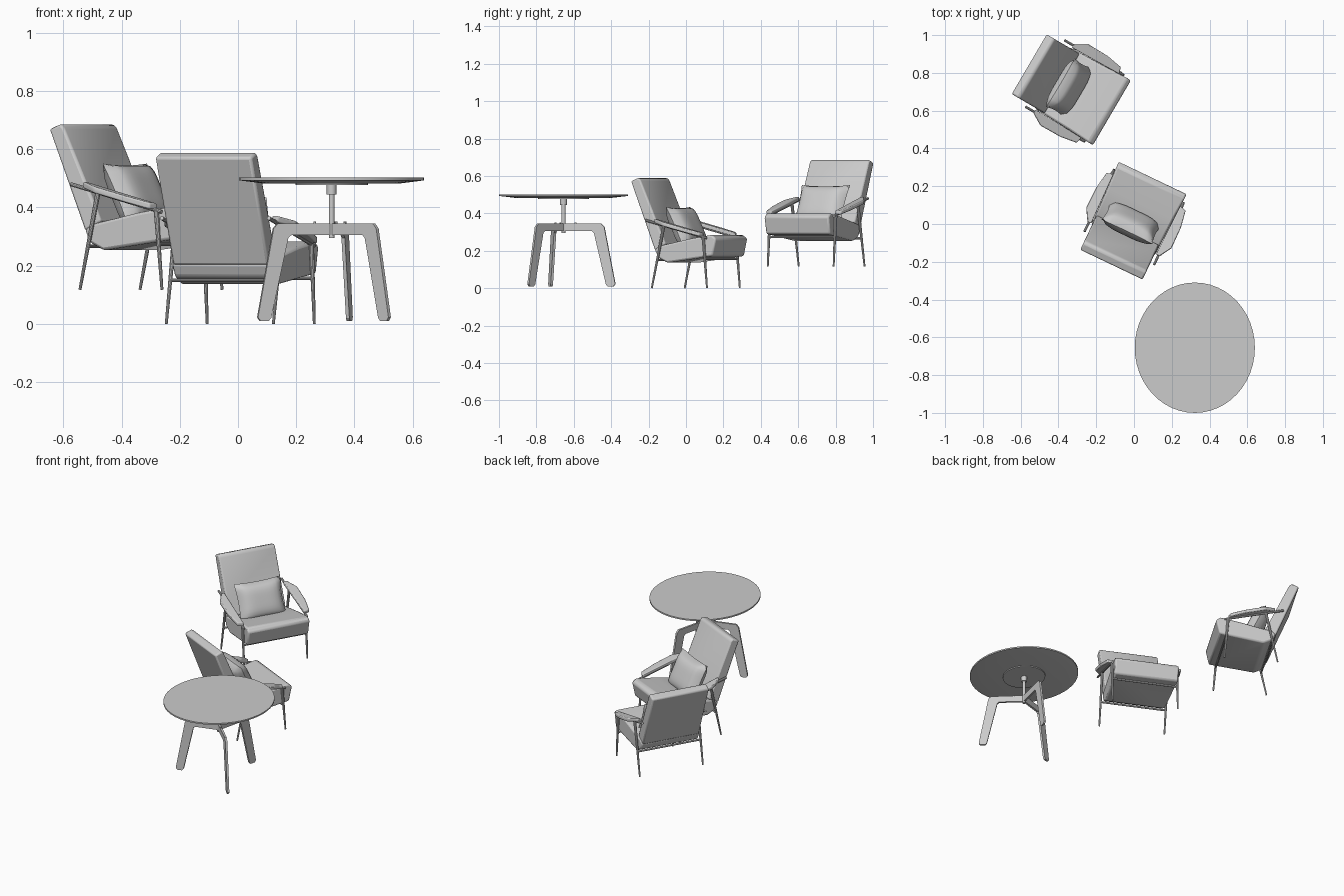
import bpy, bmesh, math
from mathutils import Matrix, Vector

cube = bpy.data.objects.get("Cube")
if cube:
    bpy.data.objects.remove(cube)

grey = bpy.data.materials.new("plain_grey")
grey.use_nodes = True
grey.diffuse_color = (0.6, 0.6, 0.6, 1)
grey.node_tree.nodes["Principled BSDF"].inputs["Base Color"].default_value = (0.6, 0.6, 0.6, 1)


def finish(bm, name, place, bevel=0, segments=2, smooth=True):
    """Turn a bmesh into a placed, shaded object."""
    bmesh.ops.recalc_face_normals(bm, faces=bm.faces)
    mesh = bpy.data.meshes.new(name)
    bm.to_mesh(mesh)
    bm.free()
    mesh.materials.append(grey)
    obj = bpy.data.objects.new(name, mesh)
    bpy.context.collection.objects.link(obj)
    obj.matrix_world = place
    if bevel:
        mod = obj.modifiers.new("soft_edges", "BEVEL")
        mod.width, mod.segments, mod.limit_method = bevel, segments, "ANGLE"
    if smooth:
        bpy.ops.object.select_all(action="DESELECT")
        obj.select_set(True)
        bpy.context.view_layer.objects.active = obj
        bpy.ops.object.shade_smooth_by_angle(angle=math.radians(35))
    return obj


def loft(name, place, ring_a, ring_b, bevel=0, smooth=True):
    """Solid between two matching outlines."""
    bm = bmesh.new()
    a = [bm.verts.new(p) for p in ring_a]
    b = [bm.verts.new(p) for p in ring_b]
    bm.faces.new(a)
    bm.faces.new(b)
    for i in range(len(a)):
        j = (i + 1) % len(a)
        bm.faces.new((a[i], a[j], b[j], b[i]))
    return finish(bm, name, place, bevel, smooth=smooth)


def rod(name, place, start, end, r1, r2, sides=10):
    """Tapered round bar from start to end."""
    start, end = Vector(start), Vector(end)
    axis = end - start
    turn = axis.to_track_quat("Z", "Y").to_matrix().to_4x4()
    bm = bmesh.new()
    bmesh.ops.create_cone(bm, cap_ends=True, segments=sides, radius1=r1, radius2=r2,
                          depth=axis.length,
                          matrix=Matrix.Translation((start + end) / 2) @ turn)
    return finish(bm, name, place)


def upholstery(name, place, profile, half_width):
    """Side profile widened across the chair, slightly broader at the front."""
    rings = [[(s * half_width(y), y, z) for y, z in profile] for s in (-1, 1)]
    return loft(name, place, *rings, bevel=0.01)


def pillow(name, place, half_w, half_h, half_t, n=12):
    bm = bmesh.new()
    for side in (-1, 1):
        grid = []
        for i in range(n + 1):
            row = []
            for j in range(n + 1):
                a, b = 2 * i / n - 1, 2 * j / n - 1
                puff = ((1 - a ** 4) * (1 - b ** 4)) ** 0.6
                row.append(bm.verts.new((a * half_w * (1 - 0.06 * (1 - b * b)),
                                         side * half_t * puff,
                                         b * half_h * (1 - 0.06 * (1 - a * a)))))
            grid.append(row)
        for i in range(n):
            for j in range(n):
                bm.faces.new((grid[i][j], grid[i + 1][j], grid[i + 1][j + 1], grid[i][j + 1]))
    bmesh.ops.remove_doubles(bm, verts=bm.verts, dist=0.0005)
    return finish(bm, name, place)


def chair(label, x, y, lift, angle, top):
    place = Matrix.Translation((x, y, lift)) @ Matrix.Rotation(math.radians(angle), 4, "Z")
    # seat and backrest
    upholstery(label + "_seat", place,
               [(-0.04, 0.135), (0.235, 0.172), (0.255, 0.265), (0.228, 0.285),
                (0.1, 0.265), (-0.09, 0.225), (-0.115, 0.205), (-0.095, 0.162)],
               lambda d: 0.187 + 0.05 * max(d, 0))
    upholstery(label + "_backrest", place,
               [(-0.115, 0.2), (-0.258, top - 0.018), (-0.215, top),
                (-0.2, top - 0.01), (-0.085, 0.31), (-0.05, 0.235)],
               lambda d: 0.183)
    # loose pillow leaning on the backrest
    lean = Matrix.Translation((0, -0.012, 0.325)) @ Matrix.Rotation(math.radians(25), 4, "X")
    pillow(label + "_pillow", place @ lean, 0.15, 0.12, 0.052)
    # armrests, rails and legs on both sides
    plan = [(0.19, -0.105), (0.212, -0.105), (0.25, -0.04), (0.248, 0.08),
            (0.232, 0.172), (0.196, 0.182)]
    for s, side in ((1, "right"), (-1, "left")):
        def pad(drop):
            return [(s * px, py, 0.344 - 0.263 * py - drop) for px, py in plan]
        loft(f"{label}_{side}_armrest", place, pad(0), pad(0.022), bevel=0.005)
        rod(f"{label}_{side}_arm_rail", place, (s * 0.204, -0.158, 0.363),
            (s * 0.204, 0.203, 0.268), 0.007, 0.007)
        rod(f"{label}_{side}_front_leg", place, (s * 0.204, 0.182, 0.275),
            (s * 0.204, 0.205, 0), 0.009, 0.005)
        rod(f"{label}_{side}_back_leg", place, (s * 0.204, -0.05, 0.335),
            (s * 0.204, -0.122, 0), 0.009, 0.005)
    # bars under the seat
    for part, d, h in (("front", 0.192, 0.157), ("back", -0.089, 0.15)):
        rod(f"{label}_{part}_crossbar", place, (-0.204, d, h), (0.204, d, h), 0.006, 0.006)


chair("near_chair", -0.01, 0.015, 0, -25.5, 0.59)
chair("far_chair", -0.335, 0.717, 0.117, -120.4, 0.57)

# table, slightly longer front to back
table = Matrix.Translation((0.322, -0.655, 0)) @ Matrix.Diagonal((1, 1.085, 1, 1))


def disc(name, r_low, z_low, r_high, z_high, sides=48):
    rod(name, table, (0, 0, z_low), (0, 0, z_high), r_low, r_high, sides)


disc("table_top_rim", 0.318, 0.493, 0.318, 0.502)
disc("table_top_underside", 0.24, 0.483, 0.318, 0.493)
disc("table_mounting_plate", 0.125, 0.477, 0.125, 0.484, 32)
disc("table_column_sleeve", 0.017, 0.445, 0.017, 0.478, 16)
disc("table_column", 0.01, 0.295, 0.01, 0.446, 16)

# three flat bent legs meeting at the column
leg = [(0, 0.305), (0.145, 0.305), (0.156, 0.295), (0.217, 0.02), (0.226, 0.01), (0.255, 0.01),
       (0.264, 0.022), (0.208, 0.328), (0.192, 0.345), (0, 0.345)]
for i in range(3):
    turn = table @ Matrix.Rotation(math.radians(76.5 + 120 * i), 4, "Z")
    loft(f"table_leg_{i + 1}", turn, *[[(r, t, z) for r, z in leg] for t in (-0.006, 0.006)],
         smooth=False)
    rod(f"table_leg_bolt_{i + 1}", turn, (0.06, 0, 0.342), (0.06, 0, 0.352), 0.005, 0.005, 8)
